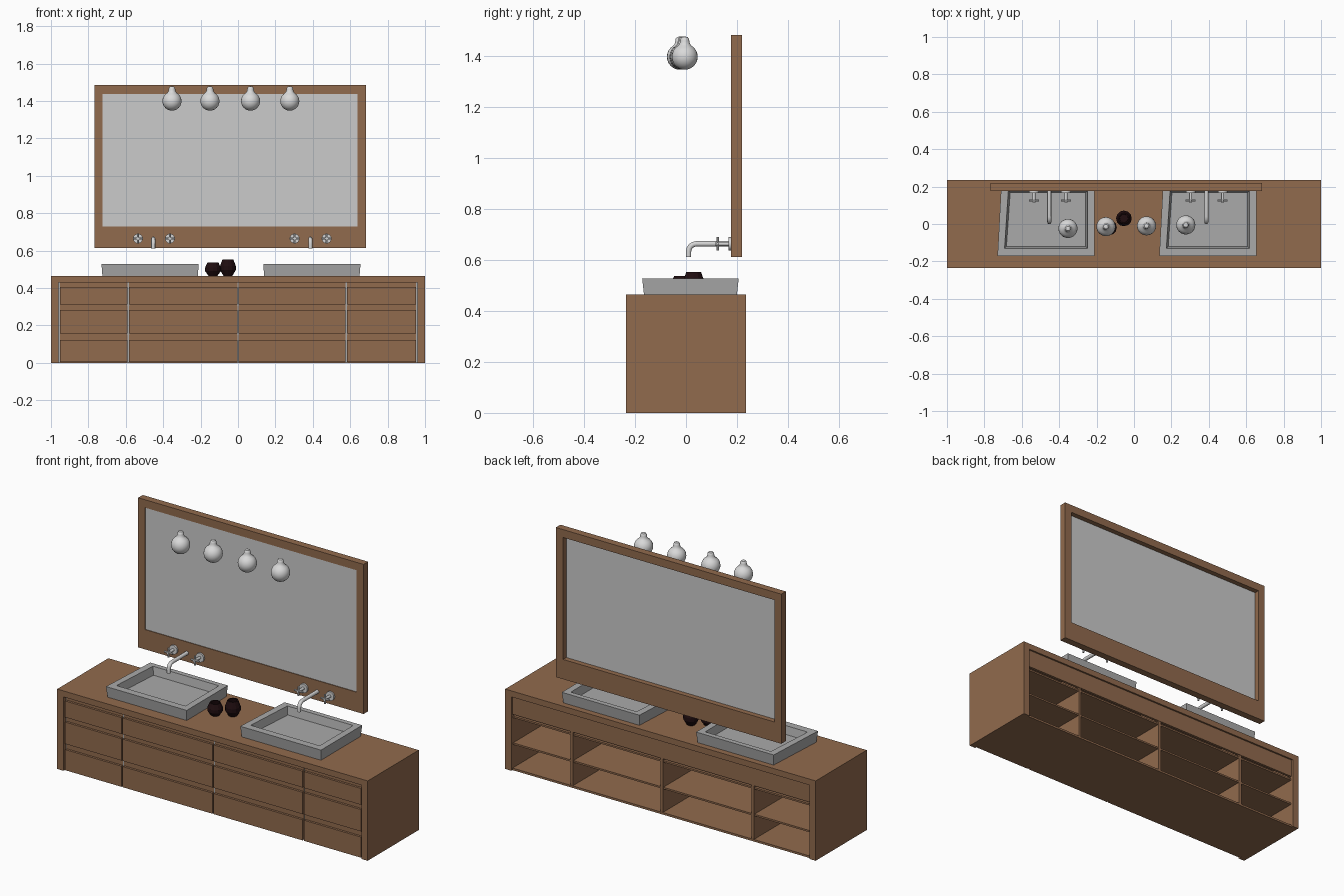
import bpy, bmesh, math
from mathutils import Matrix, Vector

if "Cube" in bpy.data.objects:
    bpy.data.objects.remove(bpy.data.objects["Cube"])


def mat(name, r, g, b):
    m = bpy.data.materials.new(name)
    m.diffuse_color = (r, g, b, 1)
    m.use_nodes = True
    m.node_tree.nodes["Principled BSDF"].inputs["Base Color"].default_value = m.diffuse_color
    return m


WOOD = mat("brown wood", 0.285, 0.145, 0.075)
STONE = mat("grey stone", 0.40, 0.40, 0.40)
GLASS = mat("mirror grey", 0.60, 0.60, 0.60)
CHROME = mat("chrome", 0.66, 0.66, 0.66)
LAMP = mat("lamp white", 0.70, 0.70, 0.70)
DARK = mat("dark maroon", 0.014, 0.004, 0.005)


def finish(name, bm, m, smooth=False):
    bmesh.ops.recalc_face_normals(bm, faces=bm.faces)
    me = bpy.data.meshes.new(name)
    bm.to_mesh(me)
    bm.free()
    me.materials.append(m)
    ob = bpy.data.objects.new(name, me)
    bpy.context.collection.objects.link(ob)
    if smooth:
        bpy.ops.object.select_all(action='DESELECT')
        ob.select_set(True)
        bpy.context.view_layer.objects.active = ob
        bpy.ops.object.shade_smooth_by_angle(angle=math.radians(40))
    return ob


def add_box(bm, x0, x1, y0, y1, z0, z1):
    mtx = Matrix.Translation(((x0 + x1) / 2, (y0 + y1) / 2, (z0 + z1) / 2)) @ \
        Matrix.Diagonal((x1 - x0, y1 - y0, z1 - z0, 1))
    bmesh.ops.create_cube(bm, size=1, matrix=mtx)


def box(name, m, *b):
    bm = bmesh.new()
    add_box(bm, *b)
    return finish(name, bm, m)


def extrude_x(name, m, profile, x0, x1):
    """Closed (y, z) profile extruded along x."""
    bm = bmesh.new()
    f = bm.faces.new([bm.verts.new((x0, y, z)) for y, z in profile])
    r = bmesh.ops.extrude_face_region(bm, geom=[f])
    bmesh.ops.translate(bm, vec=(x1 - x0, 0, 0),
                        verts=[v for v in r['geom'] if isinstance(v, bmesh.types.BMVert)])
    return finish(name, bm, m)


def lathe(name, m, profile, loc, n=24, smooth=True):
    """Open (radius, z) profile spun about z."""
    bm = bmesh.new()
    vs = [bm.verts.new((r, 0, z)) for r, z in profile]
    es = [bm.edges.new(p) for p in zip(vs, vs[1:])]
    bmesh.ops.spin(bm, geom=vs + es, cent=(0, 0, 0), axis=(0, 0, 1),
                   angle=2 * math.pi, steps=n)
    bmesh.ops.remove_doubles(bm, verts=bm.verts, dist=1e-5)
    bmesh.ops.translate(bm, verts=bm.verts, vec=loc)
    return finish(name, bm, m, smooth)


def add_rod(bm, a, b, r, n=12):
    a, b = Vector(a), Vector(b)
    d = b - a
    mtx = Matrix.Translation((a + b) / 2) @ d.to_track_quat('Z', 'Y').to_matrix().to_4x4()
    bmesh.ops.create_cone(bm, cap_ends=True, segments=n, radius1=r, radius2=r,
                          depth=d.length, matrix=mtx)


# Cabinet carcass, open at the back
Y = 0.235
box("countertop", WOOD, -1, 1, -Y, Y, 0.43, 0.465)
for side, x0, x1 in (("left", -1, -0.96), ("right", 0.96, 1)):
    box(side + "_side_panel", WOOD, x0, x1, -Y, Y, 0, 0.43)
box("bottom_panel", WOOD, -0.96, 0.96, -0.21, 0.225, 0, 0.012)
box("back_apron", WOOD, -0.96, 0.96, 0.21, 0.225, 0.325, 0.43)
for i, z in enumerate((0.152, 0.308)):
    box(f"shelf_{i}", WOOD, -0.96, 0.96, -0.21, 0.22, z - 0.005, z + 0.005)
cols = [-0.957, -0.587, 0.0, 0.58, 0.957]
for i, x in enumerate(cols[1:-1]):
    box(f"divider_{i}", WOOD, x - 0.008, x + 0.008, -0.209, 0.223, 0.002, 0.43)
for i, x in enumerate(cols):
    box(f"gap_strip_{i}", STONE, x - 0.006, x + 0.006, -0.213, -0.205, 0.002, 0.429)

# Drawer fronts with a recessed grip along the top edge
for c, (xa, xb) in enumerate(zip(cols, cols[1:])):
    for r, (z0, zg, z1) in enumerate(((0.003, 0.123, 0.152), (0.156, 0.283, 0.307),
                                      (0.311, 0.406, 0.429))):
        extrude_x(f"drawer_front_{c}_{r}", WOOD,
                  [(-0.229, z0), (-0.229, zg), (-0.216, zg), (-0.216, z1),
                   (-0.205, z1), (-0.205, z0)], xa + 0.004, xb - 0.004)


# Basins: slightly tapered trays with a sunken floor
def basin(name, cx, taper):
    bm = bmesh.new()

    def ring(x0, x1, y0, y1, z):
        return [bm.verts.new((cx + x + (taper * 0.02 if y > 0 else 0) * (x * taper < 0), y, z))
                for x, y in ((x0, y0), (x1, y0), (x1, y1), (x0, y1))]
    rings = [ring(-0.255, 0.255, -0.165, 0.2, 0.465), ring(-0.26, 0.26, -0.172, 0.207, 0.528),
             ring(-0.222, 0.222, -0.13, 0.178, 0.528), ring(-0.212, 0.212, -0.12, 0.168, 0.482)]
    for a, b in zip(rings, rings[1:]):
        for i in range(4):
            j = (i + 1) % 4
            bm.faces.new((a[i], a[j], b[j], b[i]))
    bm.faces.new(rings[0])
    bm.faces.new(rings[-1])
    finish(name, bm, STONE)


basin("left_basin", -0.470, 1)
basin("right_basin", 0.395, 1)

# Wall taps: bent spout and two cross handles each
for side, sx, hx in (("left", -0.453, (-0.535, -0.364)), ("right", 0.387, (0.303, 0.474))):
    cu = bpy.data.curves.new(side + "_spout", 'CURVE')
    cu.dimensions = '3D'
    cu.bevel_depth = 0.011
    cu.bevel_resolution = 3
    cu.use_fill_caps = True
    pts = [(sx, 0.18, 0.664), (sx, 0.04, 0.664)]
    pts += [(sx, 0.04 - 0.03 * math.sin(t), 0.634 + 0.03 * math.cos(t))
            for t in (math.pi / 8 * k for k in range(1, 5))] + [(sx, 0.01, 0.612)]
    sp = cu.splines.new('POLY')
    sp.points.add(len(pts) - 1)
    for p, co in zip(sp.points, pts):
        p.co = (*co, 1)
    sp.use_smooth = True
    cu.materials.append(CHROME)
    bpy.context.collection.objects.link(bpy.data.objects.new(side + "_spout", cu))
    for k, x in enumerate(hx):
        bm = bmesh.new()
        z = 0.664
        add_rod(bm, (x, 0.178, z), (x, 0.167, z), 0.026, 20)
        add_rod(bm, (x, 0.17, z), (x, 0.115, z), 0.008)
        add_rod(bm, (x - 0.027, 0.125, z), (x + 0.027, 0.125, z), 0.0055, 8)
        add_rod(bm, (x, 0.125, z - 0.027), (x, 0.125, z + 0.027), 0.0055, 8)
        finish(f"{side}_tap_handle_{k}", bm, CHROME, True)

# Mirror: wooden frame with glass near the front
bm = bmesh.new()
X0, X1, Z0, Z1 = -0.767, 0.685, 0.613, 1.484
x0, x1, z0, z1 = -0.724, 0.639, 0.728, 1.438
for b in ((X0, X1, z1, Z1), (X0, X1, Z0, z0), (X0, x0, z0, z1), (x1, X1, z0, z1)):
    add_box(bm, b[0], b[1], 0.177, 0.219, b[2], b[3])
finish("mirror_frame", bm, WOOD)
box("mirror_glass", GLASS, x0, x1, 0.181, 0.189, z0, z1)

# Globe lamps with a short neck
globe = [(0.0, -0.051)] + [(0.051 * math.sin(t), -0.051 * math.cos(t))
                           for t in (math.radians(a) for a in range(15, 151, 15))]
neck = [(0.020, 0.052), (0.018, 0.062), (0.017, 0.070), (0.012, 0.077), (0.0, 0.080)]
for i, (x, y) in enumerate(((-0.353, -0.024), (-0.150, -0.014), (0.067, -0.010), (0.277, -0.005))):
    lathe(f"globe_lamp_{i}", LAMP, globe + neck, (x, y, 1.399))

# Dark faceted vases
for name, x, y, h in (("short_vase", -0.134, -0.018, 0.072), ("tall_vase", -0.054, 0.03, 0.088)):
    lathe(name, DARK, [(0, 0), (0.024, 0), (0.042, h * 0.35), (0.042, h * 0.6), (0.029, h),
                       (0.023, h), (0.032, h * 0.6), (0.022, 0.008), (0, 0.008)],
          (x, y, 0.465), 12, False)
